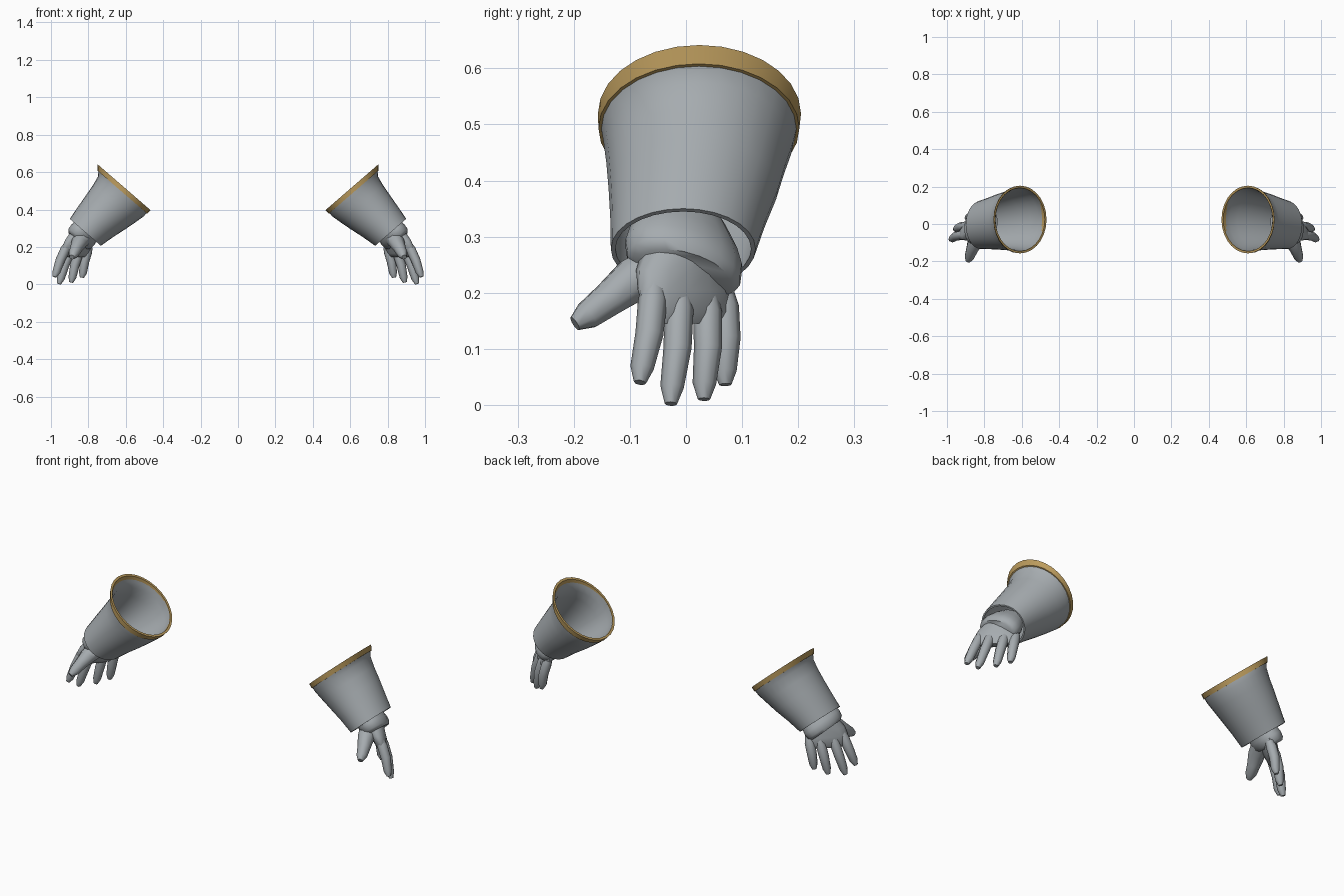
import bpy, bmesh, math
from mathutils import Vector

if "Cube" in bpy.data.objects:
    bpy.data.objects.remove(bpy.data.objects["Cube"], do_unlink=True)


def make_material(name, color):
    mat = bpy.data.materials.new(name)
    mat.use_nodes = True
    mat.diffuse_color = (*color, 1)
    mat.node_tree.nodes["Principled BSDF"].inputs["Base Color"].default_value = (*color, 1)
    return mat


GREY = make_material("soft grey", (0.38, 0.41, 0.43))
GOLD = make_material("old gold", (0.50, 0.33, 0.11))


def loft(name, rings, mat, sides=12, closed=False, angle=40):
    """Skin a list of (centre, half axis a, half axis b) ellipses, mirrored in x."""
    bm = bmesh.new()
    loops = []
    for c, a, b in rings:
        steps = [2 * math.pi * i / sides for i in range(sides)]
        loops.append([bm.verts.new(c + a * math.cos(s) + b * math.sin(s)) for s in steps])
    pairs = list(zip(loops, loops[1:]))
    if closed:
        pairs.append((loops[-1], loops[0]))
    else:
        bm.faces.new(loops[0])
        bm.faces.new(loops[-1])
    for p, q in pairs:
        for i in range(sides):
            j = (i + 1) % sides
            bm.faces.new((p[i], p[j], q[j], q[i]))
    bmesh.ops.recalc_face_normals(bm, faces=bm.faces)
    mesh = bpy.data.meshes.new(name)
    bm.to_mesh(mesh)
    bm.free()
    mesh.materials.append(mat)
    obj = bpy.data.objects.new(name, mesh)
    bpy.context.collection.objects.link(obj)
    bpy.ops.object.select_all(action="DESELECT")
    obj.select_set(True)
    bpy.context.view_layer.objects.active = obj
    bpy.ops.object.shade_smooth_by_angle(angle=math.radians(angle))
    mirror = obj.modifiers.new("pair", "MIRROR")
    mirror.use_mirror_merge = False
    return obj


# Slanted cuff frame: AXIS runs down the arm, OUT points up and outward
TOP = Vector((0.609, 0, 0.519))
AXIS = Vector((0.655, 0, -0.756))
OUT = Vector((0.756, 0, 0.655))
Y = Vector((0, 1, 0))


def cuff_ring(t, shift, r_out, y, r_y, grow=0.0):
    return (TOP + AXIS * t + OUT * shift + Y * y, OUT * (r_out + grow), Y * (r_y + grow))


# Flared cuff: outer wall down, inner wall back up
profile = [
    (0.004, 0.0, 0.183, 0.024, 0.177),
    (0.025, -0.011, 0.171, 0.023, 0.174),
    (0.05, -0.019, 0.162, 0.022, 0.169),
    (0.10, -0.018, 0.151, 0.018, 0.160),
    (0.165, -0.013, 0.139, 0.013, 0.151),
    (0.24, -0.006, 0.124, 0.004, 0.139),
    (0.318, -0.001, 0.110, -0.005, 0.129),
]
wall = [cuff_ring(*p) for p in profile]
wall += [cuff_ring(*p, grow=-0.008) for p in reversed(profile)]
loft("cuff", wall, GREY, sides=28, closed=True)

# Gold band around the cuff's mouth
band = [(0, 0.0, 0.187, 0.024, 0.181), (0.026, -0.010, 0.176, 0.023, 0.179)]
rim = [cuff_ring(*p) for p in band] + [cuff_ring(*p, grow=-0.012) for p in reversed(band)]
loft("cuff_rim", rim, GOLD, sides=28, closed=True)

# Rolled wrist band peeking out of the cuff
roll = [(0.25, 0.72), (0.30, 0.92), (0.335, 1.0), (0.365, 0.97), (0.38, 0.82)]
loft("wrist_band",
     [(TOP + AXIS * t + Y * -0.004, OUT * 0.078 * s, Vector((-0.015, 0.105, -0.022)) * s)
      for t, s in roll], GREY, sides=18, angle=50)

# Palm: flattened sections fanned from the index side to the little finger
FAN = Vector((-0.68, 0.73, 0))
BACK = Vector((0.73, 0.68, 0))
palm = [
    ((0.805, 0, 0.32), 0.075, 0.055),
    ((0.827, -0.005, 0.275), 0.088, 0.055),
    ((0.845, -0.008, 0.24), 0.102, 0.047),
    ((0.858, -0.002, 0.205), 0.110, 0.040),
    ((0.868, 0.004, 0.165), 0.104, 0.030),
    ((0.873, 0.005, 0.145), 0.085, 0.018),
]
loft("palm", [(Vector(c), FAN * w, BACK * h) for c, w, h in palm], GREY, sides=14, angle=60)


def digit(name, points, radii):
    """Tapered finger following a short path."""
    pts = [Vector(p) for p in points]
    rings = []
    for i, (p, r) in enumerate(zip(pts, radii)):
        d = (pts[min(i + 1, len(pts) - 1)] - pts[max(i - 1, 0)]).normalized()
        side = d.cross(BACK).normalized()
        rings.append((p, side * r, side.cross(d).normalized() * r))
    loft(name, rings, GREY, sides=8, angle=45)


# Four fingers from knuckle to tip
fingers = {
    "index_finger": ((0.922, -0.062, 0.185), (0.982, -0.082, 0.040)),
    "middle_finger": ((0.897, -0.015, 0.170), (0.958, -0.027, 0.002)),
    "ring_finger": ((0.850, 0.036, 0.165), (0.893, 0.032, 0.010)),
    "little_finger": ((0.803, 0.066, 0.175), (0.835, 0.070, 0.036)),
}
for name, (knuckle, tip) in fingers.items():
    a, b = Vector(knuckle), Vector(tip)
    bow = BACK * 0.007
    path = [a - (b - a) * 0.2, a + bow * 0.5, a.lerp(b, 0.4) + bow, a.lerp(b, 0.82), b]
    digit(name, path, (0.020, 0.026, 0.025, 0.021, 0.011))

# Thumb pointing forward
digit("thumb",
      ((0.832, -0.045, 0.245), (0.850, -0.095, 0.222), (0.866, -0.135, 0.190),
       (0.880, -0.175, 0.160), (0.888, -0.198, 0.145)),
      (0.046, 0.042, 0.033, 0.027, 0.014))
